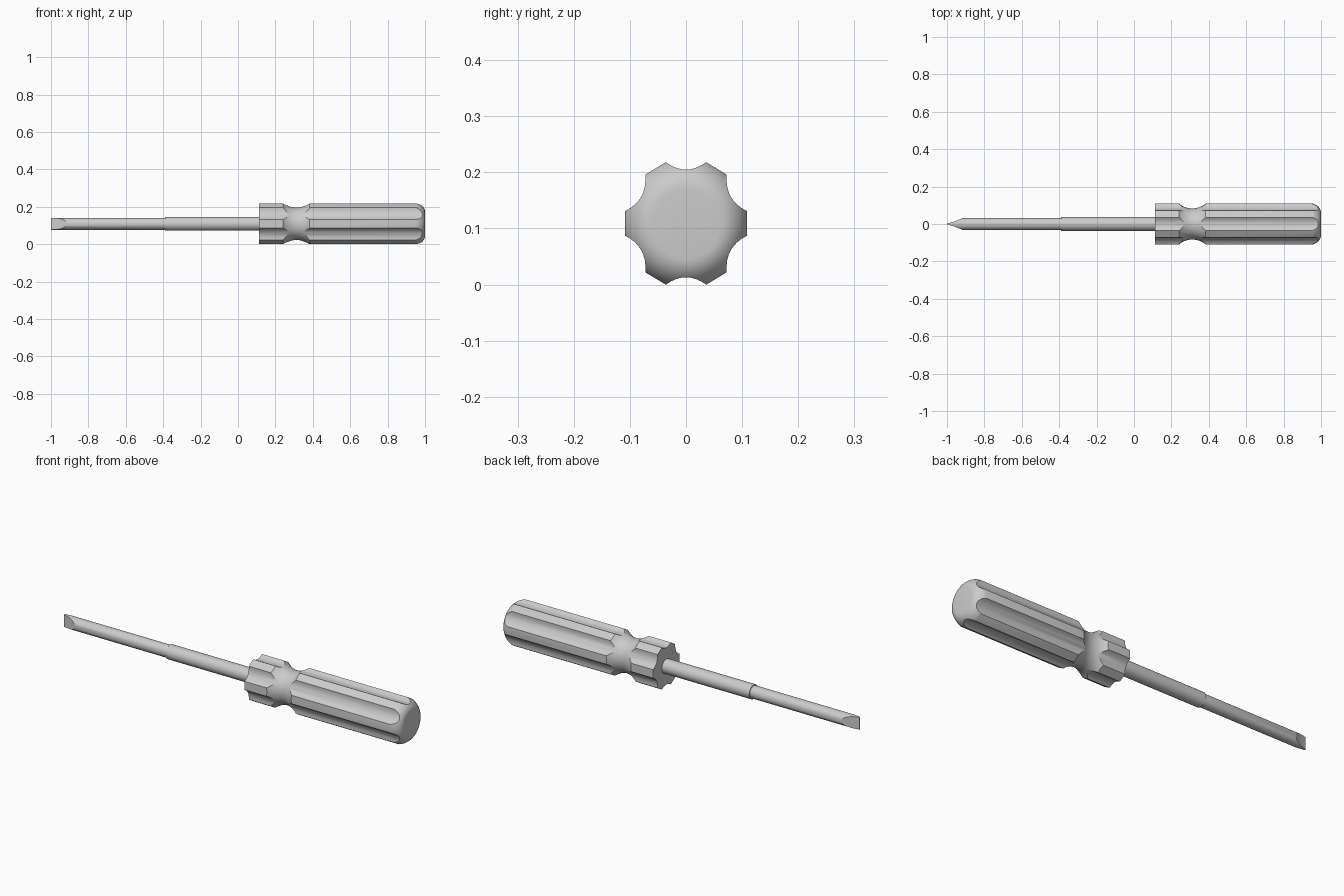
import bpy, bmesh, math
from mathutils import Matrix, Vector

cube = bpy.data.objects.get("Cube")
if cube:
    bpy.data.objects.remove(cube, do_unlink=True)

AXIS_Z = 0.109          # height of the tool's long axis
Z_STRETCH = 1.043       # the grip is slightly taller than wide

grey = bpy.data.materials.new("plain grey")
grey.use_nodes = True
grey.diffuse_color = (0.6, 0.6, 0.6, 1)
grey.node_tree.nodes["Principled BSDF"].inputs["Base Color"].default_value = (0.6, 0.6, 0.6, 1)


def loft(name, rings):
    """Closed solid through a list of equally long point rings."""
    bm = bmesh.new()
    loops = [[bm.verts.new(p) for p in ring] for ring in rings]
    n = len(loops[0])
    for a, b in zip(loops, loops[1:]):
        for i in range(n):
            bm.faces.new((a[i], a[(i + 1) % n], b[(i + 1) % n], b[i]))
    bm.faces.new(loops[0])
    bm.faces.new(loops[-1])
    bmesh.ops.recalc_face_normals(bm, faces=bm.faces)
    mesh = bpy.data.meshes.new(name)
    bm.to_mesh(mesh)
    bm.free()
    mesh.materials.append(grey)
    obj = bpy.data.objects.new(name, mesh)
    bpy.context.collection.objects.link(obj)
    return obj


def lathe(name, profile, sides):
    """Revolve (x, radius) pairs about the x axis."""
    turn = [2 * math.pi * i / sides for i in range(sides)]
    return loft(name, [[(x, r * math.cos(t), r * math.sin(t)) for t in turn] for x, r in profile])


def keep_common(obj, cutter):
    """Trim obj to the volume it shares with cutter."""
    mod = obj.modifiers.new("trim", 'BOOLEAN')
    mod.operation = 'INTERSECT'
    mod.solver = 'EXACT'
    mod.object = cutter
    bpy.context.view_layer.objects.active = obj
    bpy.ops.object.modifier_apply(modifier=mod.name)
    bpy.data.objects.remove(cutter, do_unlink=True)


def finish(obj, z_scale=1.0):
    obj.data.transform(Matrix.Translation((0, 0, AXIS_Z)) @ Matrix.Diagonal((1, 1, z_scale, 1)))
    bpy.ops.object.select_all(action='DESELECT')
    obj.select_set(True)
    bpy.context.view_layer.objects.active = obj
    bpy.ops.object.shade_smooth_by_angle(angle=math.radians(30))


# Grip: turned body with a waist and a rounded butt
profile = [(0.11, 0.13), (0.215, 0.13)]
neck_r, neck_x, neck_min = 0.109, 0.312, 0.083
for i in range(17):
    a = math.radians(-50 + 100 * i / 16)
    profile.append((neck_x + neck_r * math.sin(a), neck_min + neck_r * (1 - math.cos(a))))
profile[1] = (profile[2][0] - 0.005, 0.13)
profile.append((0.92, profile[-1][1]))
profile.append((0.93, 0.113))
for i in range(1, 11):
    a = math.pi / 2 * i / 10
    profile.append((0.93 + 0.07 * math.sin(a), 0.06 + 0.053 * math.cos(a)))
grip = lathe("grip", profile, 72)

# Six flat-topped lobes with hollow flutes between them
lobe_r, lobe_half, flute_r = 0.1106, math.radians(11), 0.092
section = []
for k in range(6):
    mid = math.radians(30 + 60 * k)
    half = lobe_r * math.sin(math.pi / 6 - lobe_half)
    top = lobe_r * math.cos(math.pi / 6 - lobe_half)
    for i in range(9):
        u = -1 + i / 4
        p = Vector((flute_r + (top - flute_r) * u * u, half * u))
        p.rotate(Matrix.Rotation(mid, 2))
        section.append(p)
flutes = loft("flute_cutter", [[(x, p.x, p.y) for p in section] for x in (0.113, 1.05)])
keep_common(grip, flutes)
finish(grip, Z_STRETCH)

# Thick upper shaft
sleeve = lathe("shaft_sleeve", [(-0.39, 0.037), (0.15, 0.037)], 40)
finish(sleeve)

# Thin blade shaft, hollow-ground to a flat tip
blade = lathe("blade_shaft", [(-1, 0.032), (-0.36, 0.032)], 40)
rings = []
for i in range(9):
    u = i / 8
    x, w = -1 + 0.09 * u, 0.003 + 0.032 * (0.6 * u + 0.4 * u * u)
    rings.append((x, w))
rings = [(-1.02, 0.003)] + rings + [(-0.90, 0.06), (-0.3, 0.06)]
wedge = loft("tip_cutter", [[(x, -w, -0.06), (x, w, -0.06), (x, w, 0.06), (x, -w, 0.06)]
                            for x, w in rings])
keep_common(blade, wedge)
finish(blade)
